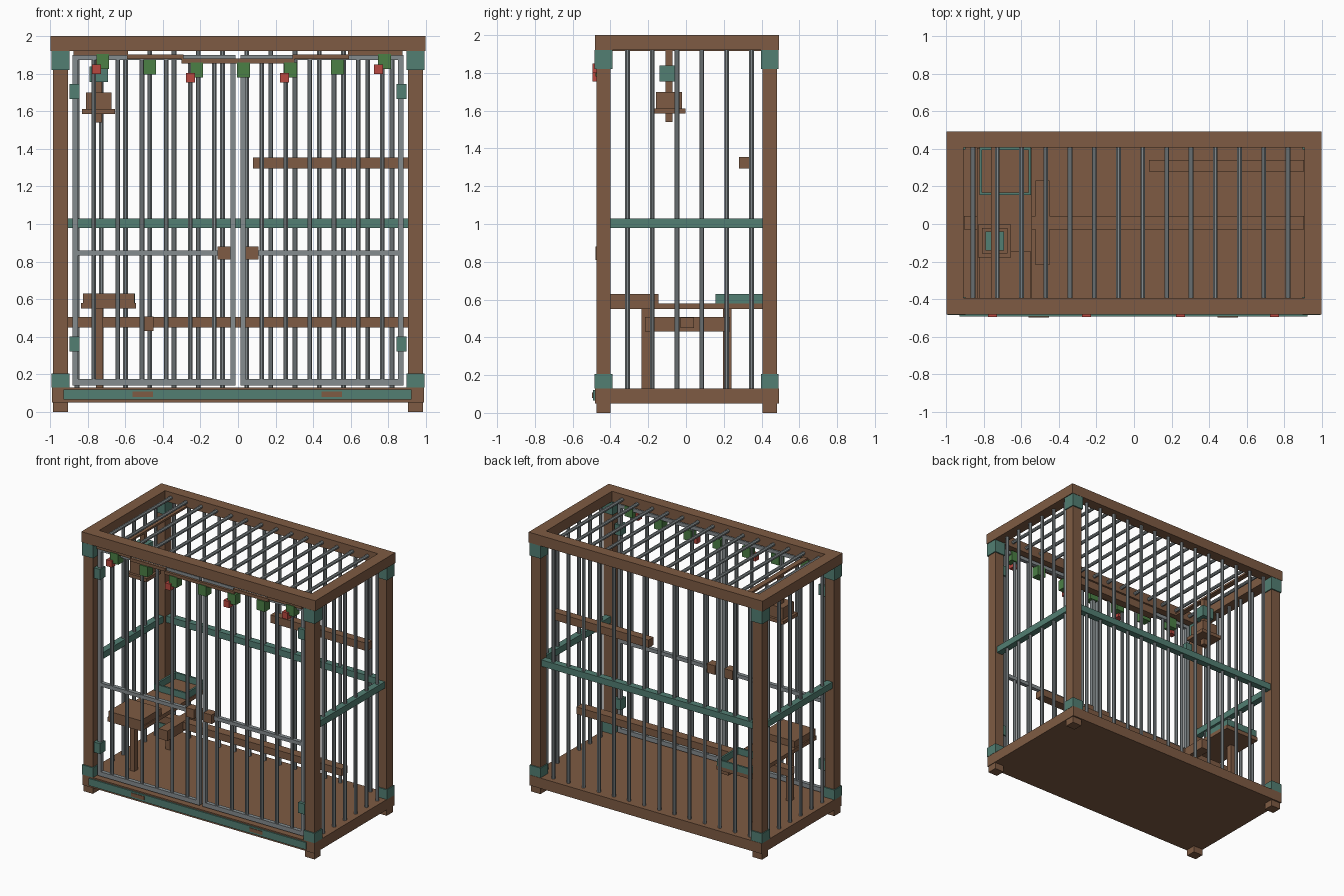
import bpy, bmesh
from mathutils import Matrix, Vector

cube = bpy.data.objects.get("Cube")
if cube:
    bpy.data.objects.remove(cube, do_unlink=True)


def material(name, rgb):
    m = bpy.data.materials.new(name)
    m.use_nodes = True
    m.diffuse_color = (*rgb, 1)
    m.node_tree.nodes["Principled BSDF"].inputs["Base Color"].default_value = (*rgb, 1)
    return m


WOOD = material("brown wood", (0.21, 0.105, 0.056))
TEAL = material("teal paint", (0.084, 0.21, 0.17))
STEEL = material("grey steel", (0.235, 0.265, 0.275))
LEAF = material("leaf green", (0.07, 0.215, 0.06))
RED = material("berry red", (0.48, 0.065, 0.05))


def finish(name, bm, mat):
    mesh = bpy.data.meshes.new(name)
    bm.to_mesh(mesh)
    bm.free()
    mesh.materials.append(mat)
    obj = bpy.data.objects.new(name, mesh)
    bpy.context.collection.objects.link(obj)
    return obj


def box(name, mat, x, y, z):
    """Box from three (low, high) ranges."""
    bm = bmesh.new()
    size = [b - a for a, b in (x, y, z)]
    mid = Vector([(a + b) / 2 for a, b in (x, y, z)])
    bmesh.ops.create_cube(bm, size=1, matrix=Matrix.Translation(mid) @ Matrix.Diagonal((*size, 1)))
    return finish(name, bm, mat)


def around(c, half):
    return (c - half, c + half)


def bar(name, start, end, radius=0.0135):
    """Eight-sided rod between two points."""
    a, b = Vector(start), Vector(end)
    bm = bmesh.new()
    turn = (b - a).to_track_quat('Z', 'Y').to_matrix().to_4x4()
    roll = Matrix.Rotation(0.3927, 4, 'Z')
    bmesh.ops.create_cone(bm, cap_ends=True, segments=8, radius1=radius, radius2=radius,
                          depth=(b - a).length,
                          matrix=Matrix.Translation((a + b) / 2) @ turn @ roll)
    return finish(name, bm, STEEL)


FRONT, BACK = -0.437, 0.443      # post centre lines
SIDE = 0.945
BASE, TOP = 0.13, 1.92

# Base, feet, posts and corner brackets
box("floor_base", WOOD, (-0.99, 0.99), (-0.483, 0.492), (0.05, BASE))
for sx, xn in ((-1, "right"), (1, "left")):
    for y, yn in ((FRONT, "front"), (BACK, "back")):
        tag = f"{yn}_{xn}"
        x = sx * SIDE
        box("foot_" + tag, WOOD, around(x, 0.04), around(y, 0.038), (0, 0.05))
        box("post_" + tag, WOOD, around(x, 0.04), around(y, 0.038), (BASE, TOP))
        box("lower_bracket_" + tag, TEAL, around(x, 0.047), around(y, 0.047), (BASE, 0.205))
        box("upper_bracket_" + tag, TEAL, around(x, 0.047), around(y, 0.047), (1.82, TOP))

# Top frame
box("top_frame_front", WOOD, (-0.998, 0.998), (-0.483, -0.395), (TOP, 2))
box("top_frame_back", WOOD, (-0.998, 0.998), (0.407, 0.492), (TOP, 2))
for sx, xn in ((-1, "right"), (1, "left")):
    box("top_frame_" + xn, WOOD, around(sx * 0.953, 0.045), (-0.395, 0.407), (TOP, 2))

# Back and roof bars share one spacing
for i in range(14):
    x = -0.857 + 0.129 * i
    bar(f"back_bar_{i}", (x, BACK, BASE), (x, BACK, TOP))
    bar(f"roof_bar_{i}", (x, -0.395, 1.96), (x, 0.407, 1.96))

# Side bars and the teal mid rails
for sx, xn in ((-1, "right"), (1, "left")):
    for i in range(6):
        y = -0.31 + 0.1313 * i
        bar(f"{xn}_bar_{i}", (sx * SIDE, y, BASE), (sx * SIDE, y, TOP))
    box("mid_rail_" + xn, TEAL, around(sx * SIDE, 0.025), (-0.4, 0.405), (0.98, 1.03))
box("mid_rail_back", TEAL, (-0.905, 0.905), around(BACK, 0.025), (0.98, 1.03))

# Double doors
for sx, xn in ((-1, "right"), (1, "left")):
    c = sx * 0.447
    depth = around(FRONT, 0.015)
    for edge in (-1, 1):
        box(f"{xn}_door_stile_{edge}", STEEL, around(c + edge * 0.42, 0.014), depth, (0.14, 1.9))
    for name, z in (("bottom", 0.157), ("middle", 0.846), ("top", 1.886)):
        h = 0.017 if name == "bottom" else 0.014
        box(f"{xn}_door_{name}_rail", STEEL, around(c, 0.42), depth, around(z, h))
    for i in range(6):
        x = c + (i - 2.5) * 0.1285
        bar(f"{xn}_door_bar_{i}", (x, FRONT, 0.15), (x, FRONT, 1.89))
    box(f"{xn}_door_latch", WOOD, around(sx * 0.075, 0.035), (-0.478, -0.41), (0.81, 0.88))
    for z in (0.362, 1.705):
        box(f"{xn}_door_hinge", TEAL, around(sx * 0.871, 0.027), (-0.474, -0.41), around(z, 0.04))

# Painted front board with two small insets
box("front_board", TEAL, (-0.928, 0.924), (-0.493, -0.483), (0.065, 0.12))
for x in (-0.508, 0.5):
    box("front_board_inset", WOOD, around(x, 0.055), (-0.497, -0.493), (0.08, 0.108))

# Perches
box("long_perch", WOOD, (-0.905, 0.905), (-0.03, 0.042), (0.45, 0.505))
box("cross_perch", WOOD, (-0.525, -0.45), (-0.217, 0.232), (0.43, 0.507))
box("high_perch", WOOD, (0.08, 0.905), (0.28, 0.342), (1.295, 1.355))

# Feeding shelf with box and open tray
box("shelf", WOOD, (-0.835, -0.543), (-0.4, 0.405), (0.55, 0.58))
box("shelf_box", WOOD, (-0.825, -0.55), (-0.4, -0.145), (0.58, 0.63))
for y in (-0.213, 0.218):
    box("shelf_leg", WOOD, around(-0.737, 0.018), around(y, 0.022), (BASE, 0.55))
for x in (-0.816, -0.556):
    box("tray_side", TEAL, around(x, 0.007), (0.155, 0.408), (0.58, 0.63))
for y in (0.162, 0.401):
    box("tray_end", TEAL, (-0.809, -0.563), around(y, 0.007), (0.58, 0.63))

# Hanging feeder, stacked from the roof down
FEEDER = (("hanger", WOOD, 0.018, 1.54, TOP),
          ("cap", TEAL, 0.05, 1.755, 1.84),
          ("body", WOOD, 0.068, 1.612, 1.7),
          ("tray", WOOD, 0.088, 1.585, 1.612))
for name, mat, half, low, high in FEEDER:
    box("feeder_" + name, mat, around(-0.742, half), around(-0.09, half), (low, high))
box("feeder_hanger_beam", WOOD, around(-0.742, 0.02), (-0.395, 0.407), (1.915, 1.93))

# Garland: sagging string, leaves and berries
DROP = (0.0, 0.03, 0.045, 0.045, 0.045, 0.03, 0.0)
for x, half, z in ((0, 0.3, 1.868), (0.44, 0.15, 1.89), (0.73, 0.145, 1.91)):
    for sx in ((1,) if x == 0 else (-1, 1)):
        box("garland_string", WOOD, around(sx * x, half), (-0.475, -0.457), around(z, 0.012))
for i, drop in enumerate(DROP):
    x = -0.72 + 0.25 * i
    z = 1.866 - drop
    box(f"garland_leaf_{i}", LEAF, around(x, 0.034), (-0.48, -0.415), around(z, 0.04))
    if i % 2 == 0:
        box(f"garland_berry_{i}", RED, around(x - 0.033, 0.024), (-0.496, -0.45),
            around(z - 0.042, 0.025))
